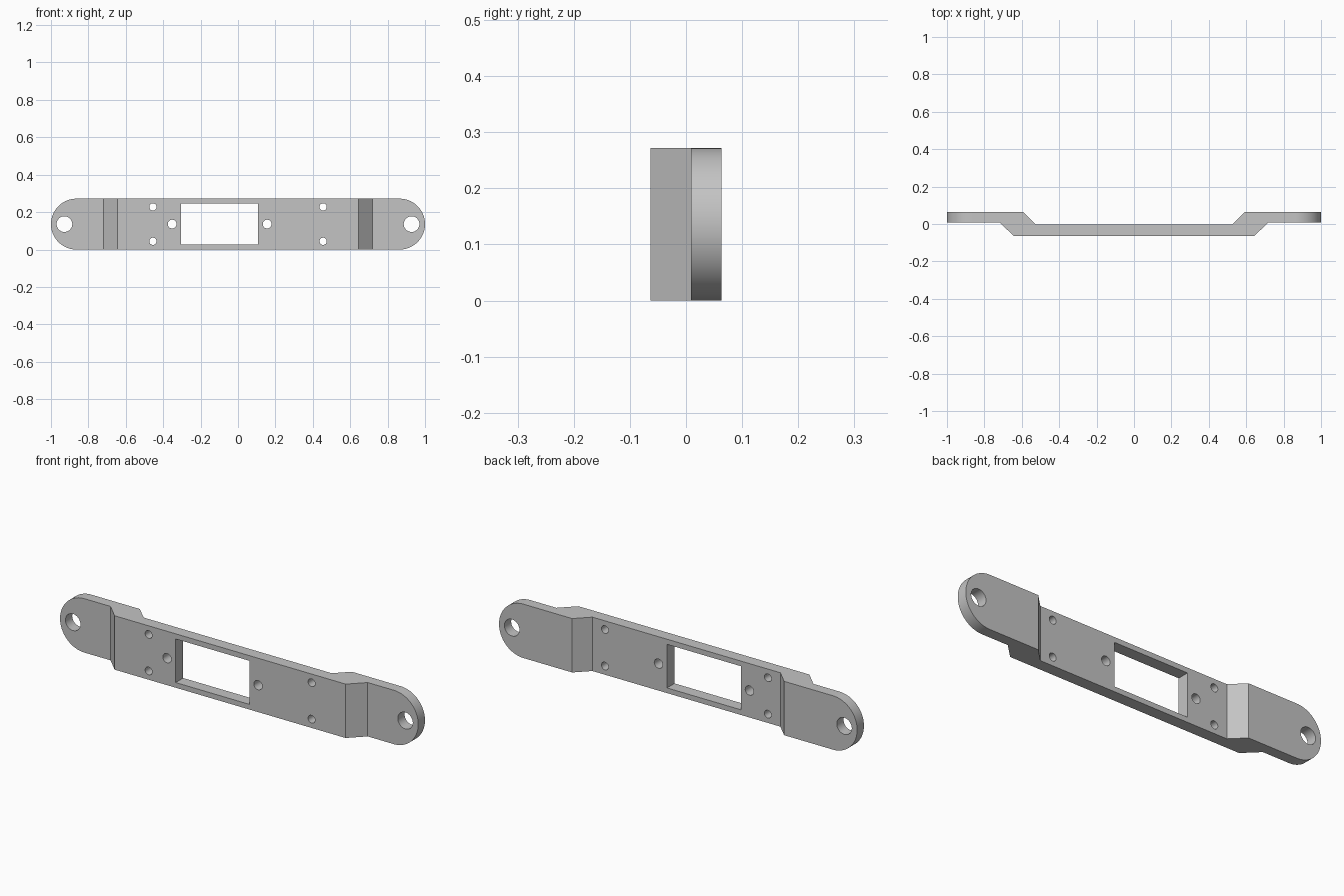
import bpy, bmesh, math
from mathutils import Matrix

if "Cube" in bpy.data.objects:
    bpy.data.objects.remove(bpy.data.objects["Cube"], do_unlink=True)

H = 0.272          # bracket height
MID = H / 2

grey = bpy.data.materials.new("satin grey")
grey.use_nodes = True
grey.diffuse_color = (0.55, 0.55, 0.55, 1)
grey.node_tree.nodes["Principled BSDF"].inputs["Base Color"].default_value = grey.diffuse_color


def prism(name, outline, vector):
    """Extrude a closed 3D outline along a vector."""
    bm = bmesh.new()
    face = bm.faces.new([bm.verts.new(p) for p in outline])
    top = bmesh.ops.extrude_face_region(bm, geom=[face])["geom"]
    bmesh.ops.translate(bm, vec=vector, verts=[v for v in top if isinstance(v, bmesh.types.BMVert)])
    bmesh.ops.recalc_face_normals(bm, faces=bm.faces)
    mesh = bpy.data.meshes.new(name)
    bm.to_mesh(mesh)
    bm.free()
    obj = bpy.data.objects.new(name, mesh)
    obj.data.materials.append(grey)
    bpy.context.collection.objects.link(obj)
    return obj


def arc(x, z, r, start, end, n):
    """Points on an arc in the XZ plane, in front of the bracket."""
    angles = [math.radians(start + (end - start) * i / n) for i in range(n + 1)]
    return [(x + r * math.cos(a), -0.2, z + r * math.sin(a)) for a in angles]


def cut(target, cutter, operation):
    mod = target.modifiers.new(cutter.name, "BOOLEAN")
    mod.object, mod.operation, mod.solver = cutter, operation, "EXACT"
    cutter.hide_render = True
    cutter.hide_set(True)


# Cranked strip: right half of the profile, mirrored to the left
front = [(0.645, -0.063), (0.718, 0.009), (1.05, 0.009)]
back = [(1.05, 0.063), (0.592, 0.063), (0.525, -0.003)]
half = front + back
profile = half + [(-x, y) for x, y in reversed(half)]
bracket = prism("bracket", [(x, y, 0) for x, y in profile], (0, 0, H))

# Rounded ends
through = (0, 0.4, 0)
r = MID
outline = arc(1 - r, MID, r, -90, 90, 48) + arc(r - 1, MID, r, 90, 270, 48)
cut(bracket, prism("rounded_outline", outline, through), "INTERSECT")

# Rectangular window
window = [(x, -0.2, z) for x, z in ((-0.304, 0.026), (0.108, 0.026), (0.108, 0.246), (-0.304, 0.246))]
cut(bracket, prism("window_cutter", window, through), "DIFFERENCE")

# Mounting, corner and window screw holes: x, z, radius
holes = [(s * 0.928, MID, 0.042) for s in (-1, 1)]
holes += [(s * 0.455, MID + t * 0.092, 0.0195) for s in (-1, 1) for t in (-1, 1)]
holes += [(x, MID, 0.0235) for x in (-0.352, 0.156)]
for i, (x, z, rad) in enumerate(holes):
    circle = arc(x, z, rad, 0, 360, 32)[:-1]
    cut(bracket, prism(f"hole_cutter_{i + 1}", circle, through), "DIFFERENCE")

# Apply the cuts and remove the cutters
bpy.context.view_layer.update()
graph = bpy.context.evaluated_depsgraph_get()
mesh = bpy.data.meshes.new_from_object(bracket.evaluated_get(graph))
cutters = [m.object for m in bracket.modifiers]
bracket.modifiers.clear()
bracket.data = mesh
for c in cutters:
    bpy.data.objects.remove(c, do_unlink=True)

# Smooth the curved walls, keep the edges sharp
bpy.ops.object.select_all(action="DESELECT")
bracket.select_set(True)
bpy.context.view_layer.objects.active = bracket
bpy.ops.object.shade_smooth_by_angle(angle=math.radians(30))
